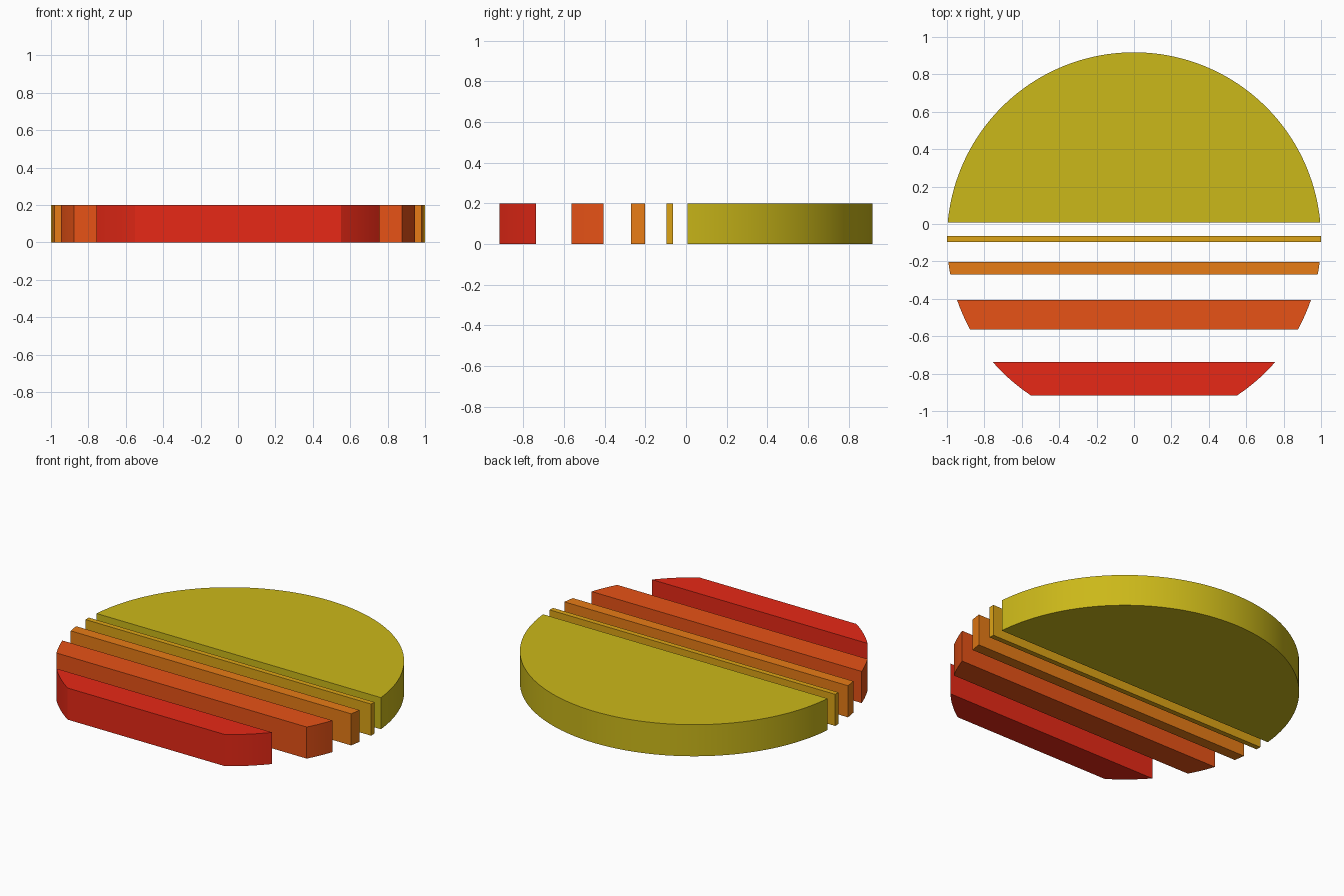
import bpy, bmesh, math

if "Cube" in bpy.data.objects:
    bpy.data.objects.remove(bpy.data.objects["Cube"])

RADIUS, CENTRE_Y, THICK = 1.0, -0.082, 0.2


def disc_slice(name, y0, y1, steps, colour):
    """Extruded slice of the disc between y0 and y1, with arc-shaped ends."""
    a0 = math.asin((y0 - CENTRE_Y) / RADIUS)
    a1 = math.asin(min(1.0, (y1 - CENTRE_Y) / RADIUS))
    right = [(RADIUS * math.cos(a), CENTRE_Y + RADIUS * math.sin(a))
             for a in (a0 + (a1 - a0) * i / steps for i in range(steps + 1))]
    left = [(-x, y) for x, y in reversed(right) if x > 1e-5]
    bm = bmesh.new()
    face = bm.faces.new([bm.verts.new((x, y, 0)) for x, y in right + left])
    top = bmesh.ops.extrude_face_region(bm, geom=[face])["geom"]
    bmesh.ops.translate(bm, vec=(0, 0, THICK),
                        verts=[v for v in top if isinstance(v, bmesh.types.BMVert)])
    bmesh.ops.recalc_face_normals(bm, faces=bm.faces)
    mesh = bpy.data.meshes.new(name)
    bm.to_mesh(mesh)
    bm.free()
    obj = bpy.data.objects.new(name, mesh)
    bpy.context.collection.objects.link(obj)
    mat = bpy.data.materials.new(name + "_colour")
    mat.diffuse_color = (*colour, 1)
    mat.use_nodes = True
    mat.node_tree.nodes["Principled BSDF"].inputs["Base Color"].default_value = mat.diffuse_color
    mesh.materials.append(mat)
    # smooth rim, crisp flat caps
    bpy.ops.object.select_all(action='DESELECT')
    obj.select_set(True)
    bpy.context.view_layer.objects.active = obj
    bpy.ops.object.shade_smooth_by_angle(angle=math.radians(30))


# Large upper dome
disc_slice("sun_dome", 0.007, CENTRE_Y + RADIUS, 40, (0.60, 0.48, 0.01))

# Stripes, growing thicker and redder towards the front
disc_slice("stripe_thin", -0.097, -0.064, 2, (0.72, 0.37, 0.008))
disc_slice("stripe_narrow", -0.271, -0.202, 3, (0.80, 0.20, 0.008))
disc_slice("stripe_wide", -0.564, -0.406, 5, (0.80, 0.085, 0.008))
disc_slice("stripe_bottom", -0.917, -0.737, 8, (0.80, 0.022, 0.008))
